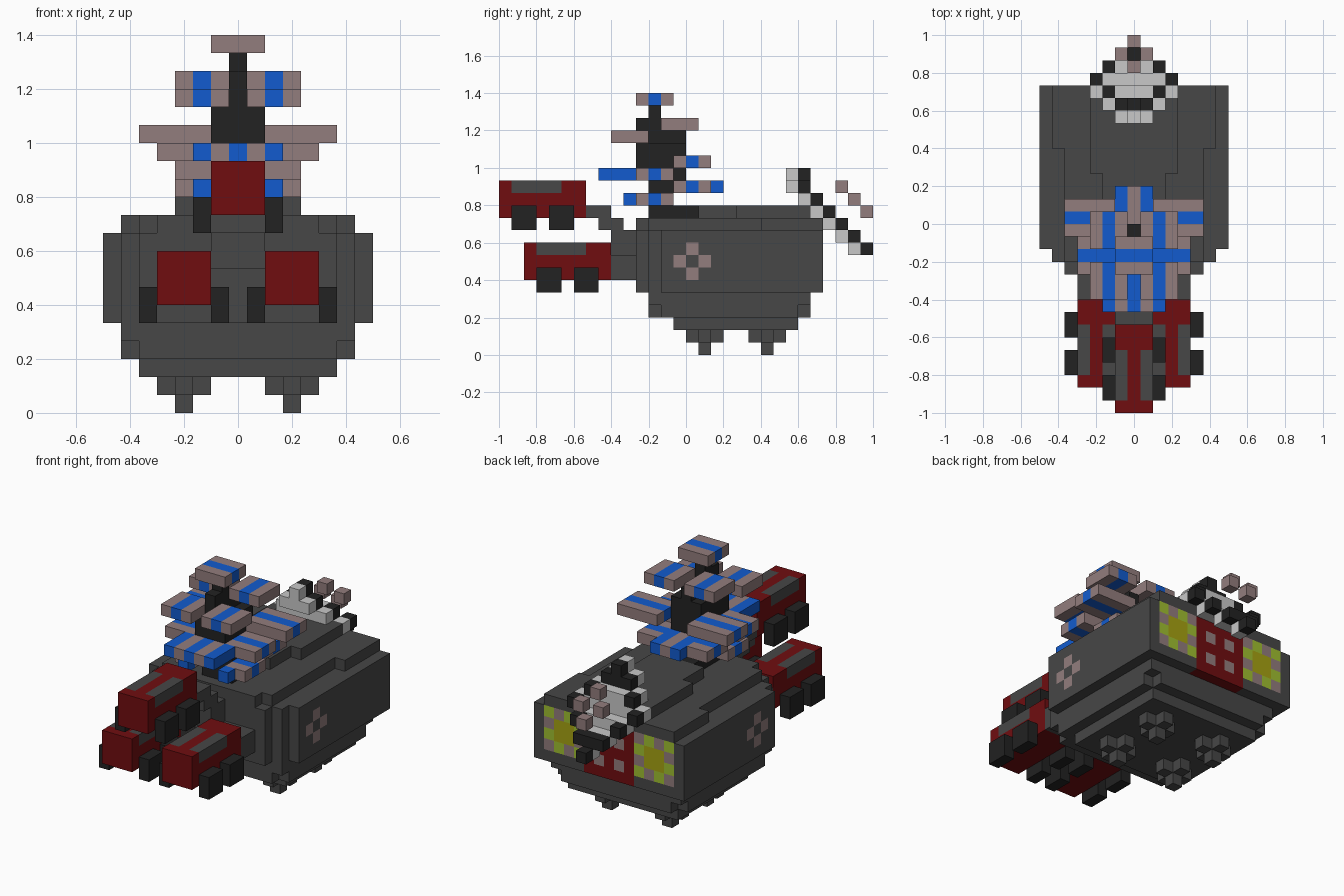
import bpy, bmesh
from mathutils import Vector

if "Cube" in bpy.data.objects:
    bpy.data.objects.remove(bpy.data.objects["Cube"])

U = 1 / 15  # size of one cube
COLOURS = {
    "dark_grey": (0.063, 0.063, 0.063), "black": (0.016, 0.016, 0.016),
    "deep_red": (0.16, 0.004, 0.005), "blue": (0.006, 0.105, 0.62),
    "dusty_brown": (0.29, 0.205, 0.205), "light_grey": (0.58, 0.58, 0.58),
    "lime_green": (0.35, 0.52, 0.03), "yellow": (0.38, 0.36, 0.006)}
MATS = {}
for n, c in COLOURS.items():
    MATS[n] = bpy.data.materials.new(n)
    MATS[n].diffuse_color = (*c, 1)
NAMES = list(COLOURS)
GREY, BLACK, RED, BLUE, BROWN, LIGHT, LIME, YELLOW = range(8)
DIRS = [((1, 0, 0), ((1, 0, 0), (1, 1, 0), (1, 1, 1), (1, 0, 1))),
        ((-1, 0, 0), ((0, 0, 0), (0, 0, 1), (0, 1, 1), (0, 1, 0))),
        ((0, 1, 0), ((0, 1, 0), (0, 1, 1), (1, 1, 1), (1, 1, 0))),
        ((0, -1, 0), ((0, 0, 0), (1, 0, 0), (1, 0, 1), (0, 0, 1))),
        ((0, 0, 1), ((0, 0, 1), (1, 0, 1), (1, 1, 1), (0, 1, 1))),
        ((0, 0, -1), ((0, 0, 0), (0, 1, 0), (1, 1, 0), (1, 0, 0)))]


def fill(cells, x0, x1, y0, y1, z0, z1, col):
    """Fill a box of cubes: x inclusive, y and z from edge to edge."""
    for x in range(x0, x1 + 1):
        for y in range(y0, y1):
            for z in range(z0, z1):
                cells[x, y, z] = col


def both(cells, x0, x1, *rest):
    fill(cells, x0, x1, *rest)
    fill(cells, -x1, -x0, *rest)


def build(name, cells):
    """Turn the cubes into one mesh holding only the outer faces."""
    bm = bmesh.new()
    verts = {}
    for (x, y, z), col in cells.items():
        for (dx, dy, dz), corners in DIRS:
            if (x + dx, y + dy, z + dz) in cells:
                continue
            ring = []
            for a, b, c in corners:
                k = (x + a, y + b, z + c)
                if k not in verts:
                    verts[k] = bm.verts.new(Vector((k[0] - 0.5, k[1], k[2])) * U)
                ring.append(verts[k])
            f = bm.faces.new(ring)
            f.material_index = col
    me = bpy.data.meshes.new(name)
    bm.to_mesh(me)
    bm.free()
    for n in NAMES:
        me.materials.append(MATS[n])
    bpy.context.collection.objects.link(bpy.data.objects.new(name, me))


# Body: stacked stepped layers
body = {}
for half, y0, y1, z0, z1 in [
        (5, -1, 9, 2, 3), (6, -2, 9, 3, 4), (5, -3, 10, 3, 5), (6, -3, 10, 4, 5),
        (7, -2, 11, 5, 10), (6, -3, 11, 5, 10), (5, -4, 11, 5, 10),
        (6, 6, 11, 10, 11), (5, -3, 11, 10, 11), (4, -4, 6, 10, 11),
        (3, 4, 10, 11, 12), (2, 1, 10, 11, 12)]:
    fill(body, -half, half, y0, y1, z0, z1, GREY)
# Plus marks on both flanks
for y, z in [(-1, 7), (1, 7), (0, 6), (0, 8)]:
    both(body, 7, 7, y, y + 1, z, z + 1, BROWN)
# Square flowers and the red lattice on the back
for i in range(4):
    for j in range(4):
        inner = i in (1, 2) and j in (1, 2)
        col = YELLOW if inner else (LIME if (i + j) % 2 == 0 else BROWN)
        both(body, 3 + i, 3 + i, 10, 11, 6 + j, 7 + j, col)
for i in range(5):
    for j in range(5):
        fill(body, i - 2, i - 2, 10, 11, 5 + j, 6 + j,
             BROWN if i % 2 and j % 2 else RED)
build("body", body)

# Feet: plus-shaped pads with a single stub
for side in (-1, 1):
    for y in (1, 6):
        foot = {}
        x = 3 * side
        fill(foot, x, x, y, y + 1, 0, 2, GREY)
        fill(foot, x - 1, x + 1, y, y + 1, 1, 2, GREY)
        fill(foot, x, x, y - 1, y + 2, 1, 2, GREY)
        build("foot", foot)


# Wagons: red box, roof panels, four wheels
def wagon(name, x, y, z):
    w = {}
    fill(w, x - 1, x + 1, y, y + 7, z, z + 3, RED)
    for s in (-1, 1):
        fill(w, x + s, x + s, y + 1, y + 5, z + 2, z + 3, GREY)
        for wy in (y + 1, y + 4):
            fill(w, x + 2 * s, x + 2 * s, wy, wy + 2, z - 1, z + 1, BLACK)
    build(name, w)


wagon("left_wagon", -3, -13, 6)
wagon("right_wagon", 3, -13, 6)
wagon("upper_wagon", 0, -15, 11)

# Necks joining wagons to the body
necks = {}
both(necks, 2, 4, -6, -4, 6, 8, GREY)
for y, z0, z1 in [(-8, 11, 12), (-7, 10, 12), (-6, 8, 11), (-5, 8, 10)]:
    fill(necks, -1, 1, y, y + 1, z0, z1, GREY)
build("necks", necks)

# Tree trunk
trunk = {}
for half, y0, y1, z0, z1 in [
        (1, -3, 1, 10, 12), (1, -3, -1, 12, 14), (1, -4, 0, 14, 17),
        (0, -4, 0, 17, 18), (0, -4, -2, 18, 19), (0, -3, -2, 19, 20)]:
    fill(trunk, -half, half, y0, y1, z0, z1, BLACK)
build("tree_trunk", trunk)


# Leaves: thin slabs with a blue centre stripe along x or y
def leaf(name, x0, x1, y0, y1, z, axis, mirror=True):
    for s in ((1, -1) if mirror else (1,)):
        a, b = sorted((x0 * s, x1 * s))
        lf = {}
        fill(lf, a, b, y0, y1, z, z + 1, BROWN)
        if axis == "x":
            m = (y0 + y1) // 2
            fill(lf, a, b, m, m + 1, z, z + 1, BLUE)
        else:
            m = (a + b) // 2
            fill(lf, m, m, y0, y1, z, z + 1, BLUE)
        build(name, lf)


leaf("top_leaf", -1, 1, -4, -1, 20, "x", False)
leaf("high_back_leaf", 1, 3, -2, 1, 18, "y")
leaf("high_front_leaf", 1, 3, -6, -3, 17, "y")
leaf("middle_side_leaf", 2, 5, -1, 2, 15, "x")
leaf("low_side_leaf", 2, 4, -4, -1, 14, "x")
leaf("low_back_side_leaf", 2, 3, -1, 2, 13, "x")
leaf("bottom_side_leaf", 2, 3, -4, -1, 12, "x")
leaf("front_leaf", -1, 1, -7, -4, 14, "y", False)
leaf("back_leaf", -1, 1, 0, 3, 13, "y", False)
edges = {}
both(edges, 2, 2, -7, -4, 14, 15, BLUE)
both(edges, 1, 1, 0, 3, 13, 14, BLUE)
fill(edges, 0, 0, 0, 3, 13, 14, BROWN)
both(edges, 2, 2, -5, -4, 12, 13, BLUE)
# back edge plates replace the plain back leaf
bpy.data.objects.remove(bpy.data.objects["back_leaf"])
build("leaf_edges", edges)

# Tail: slanted disc with black rim and loose brown cubes behind
tail = {}
for x, y, z0, z1 in [(1, 8, 13, 14), (2, 9, 12, 13), (3, 10, 11, 12),
                     (1, 12, 9, 10)]:
    fill(tail, -x, x, y, y + 1, z0, z1, LIGHT)
fill(tail, 0, 0, 8, 9, 14, 15, LIGHT)
fill(tail, -1, 1, 10, 11, 12, 13, LIGHT)
fill(tail, -2, 2, 11, 12, 10, 11, LIGHT)
fill(tail, 0, 0, 13, 14, 8, 9, LIGHT)
fill(tail, -1, 1, 9, 10, 13, 14, BLACK)
fill(tail, 0, 0, 9, 10, 14, 15, BLACK)
for x, y, z in [(2, 10, 12), (3, 11, 11), (2, 12, 10), (1, 13, 9), (0, 13, 9), (0, 14, 8)]:
    both(tail, x, x, y, y + 1, z, z + 1, BLACK)
build("tail_disc", tail)
spots = {}
for x, y, z in [(0, 12, 13), (1, 13, 12), (0, 14, 11)]:
    both(spots, x, x, y, y + 1, z, z + 1, BROWN)
build("tail_spots", spots)

for m in bpy.data.materials:
    if m.users and not m.is_grease_pencil:
        m.use_nodes = True
        m.node_tree.nodes["Principled BSDF"].inputs["Base Color"].default_value = m.diffuse_color
